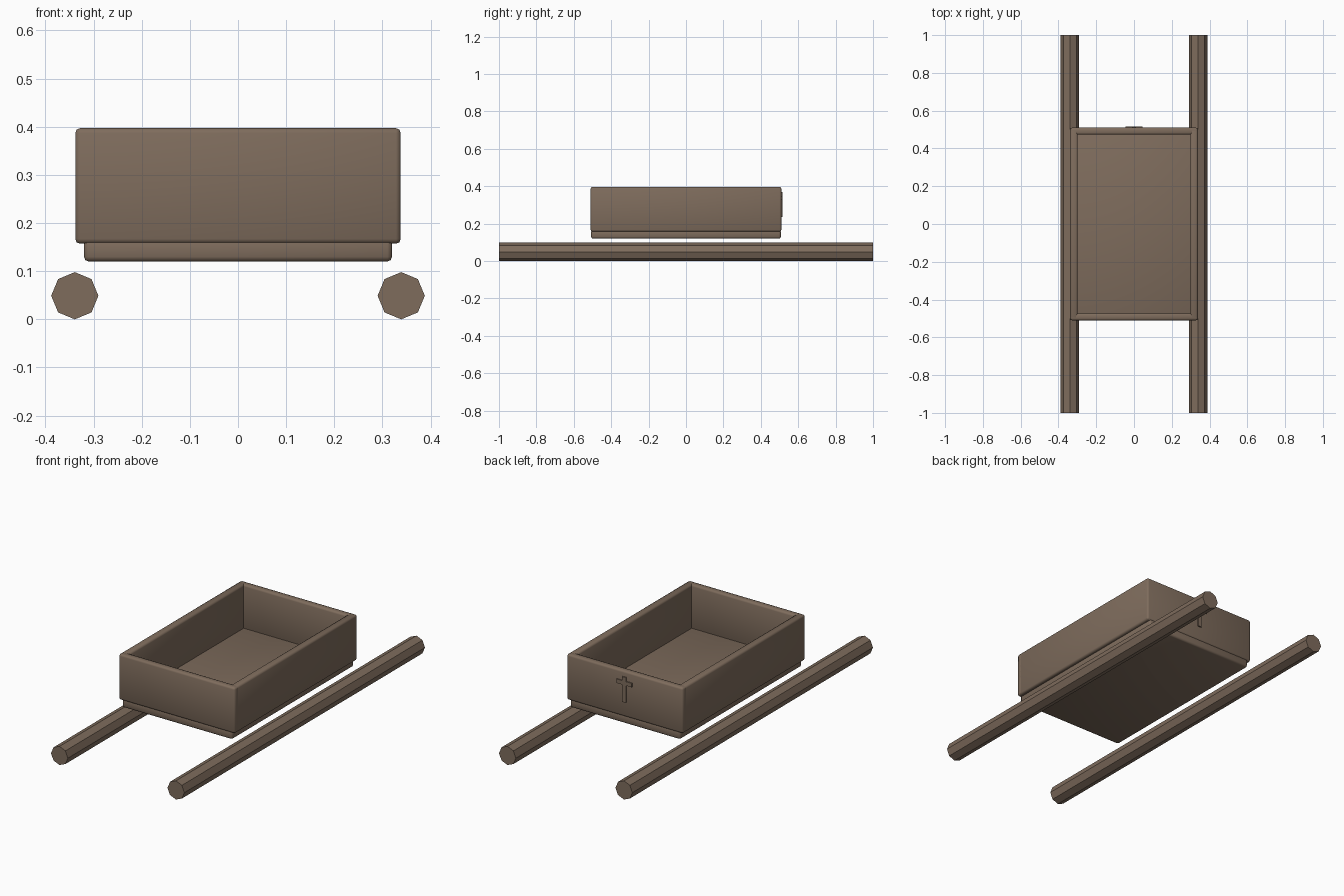
import bpy, math
from mathutils import Vector

cube = bpy.data.objects.get("Cube")
if cube:
    bpy.data.objects.remove(cube, do_unlink=True)

wood = bpy.data.materials.new("brown_wood")
wood.use_nodes = True
colour = (0.21, 0.15, 0.108, 1)
wood.diffuse_color = colour
wood.node_tree.nodes["Principled BSDF"].inputs["Base Color"].default_value = colour


def board(name, low, high, bevel=0.01):
    """Box between two corners, softly rounded when bevel is set."""
    low, high = Vector(low), Vector(high)
    bpy.ops.mesh.primitive_cube_add(size=1, location=(low + high) / 2)
    ob = bpy.context.object
    ob.name = name
    ob.scale = high - low
    bpy.ops.object.transform_apply(location=False, rotation=False, scale=True)
    ob.data.materials.append(wood)
    if bevel:
        bpy.ops.object.shade_smooth()
        mod = ob.modifiers.new("rounded_edges", "BEVEL")
        mod.width = bevel
        mod.segments = 2
    return ob


# Open crate: floor, long sides and ends
W, L = 0.338, 0.51
board("crate_floor", (-0.32, -0.507, 0.12), (0.32, 0.507, 0.168))
for side, s in (("left", 1), ("right", -1)):
    a, b = sorted((s * 0.298, s * W))
    board(side + "_side_board", (a, -0.506, 0.157), (b, 0.506, 0.397))
for end, s in (("back", 1), ("front", -1)):
    a, b = sorted((s * 0.473, s * L))
    board(end + "_end_board", (-W, a, 0.157), (W, b, 0.397))

# Raised cross on the back end
board("cross_upright", (-0.011, 0.5, 0.235), (0.011, 0.516, 0.368), 0)
board("cross_bar", (-0.045, 0.5, 0.326), (0.045, 0.5155, 0.347), 0)

# Eight-sided carrying poles
R = 0.049
for side, s in (("left", 1), ("right", -1)):
    bpy.ops.mesh.primitive_cylinder_add(vertices=8, radius=R, depth=2,
                                        location=(s * 0.339, 0, R),
                                        rotation=(math.pi / 2, 0, 0))
    pole = bpy.context.object
    pole.name = side + "_pole"
    pole.data.materials.append(wood)
